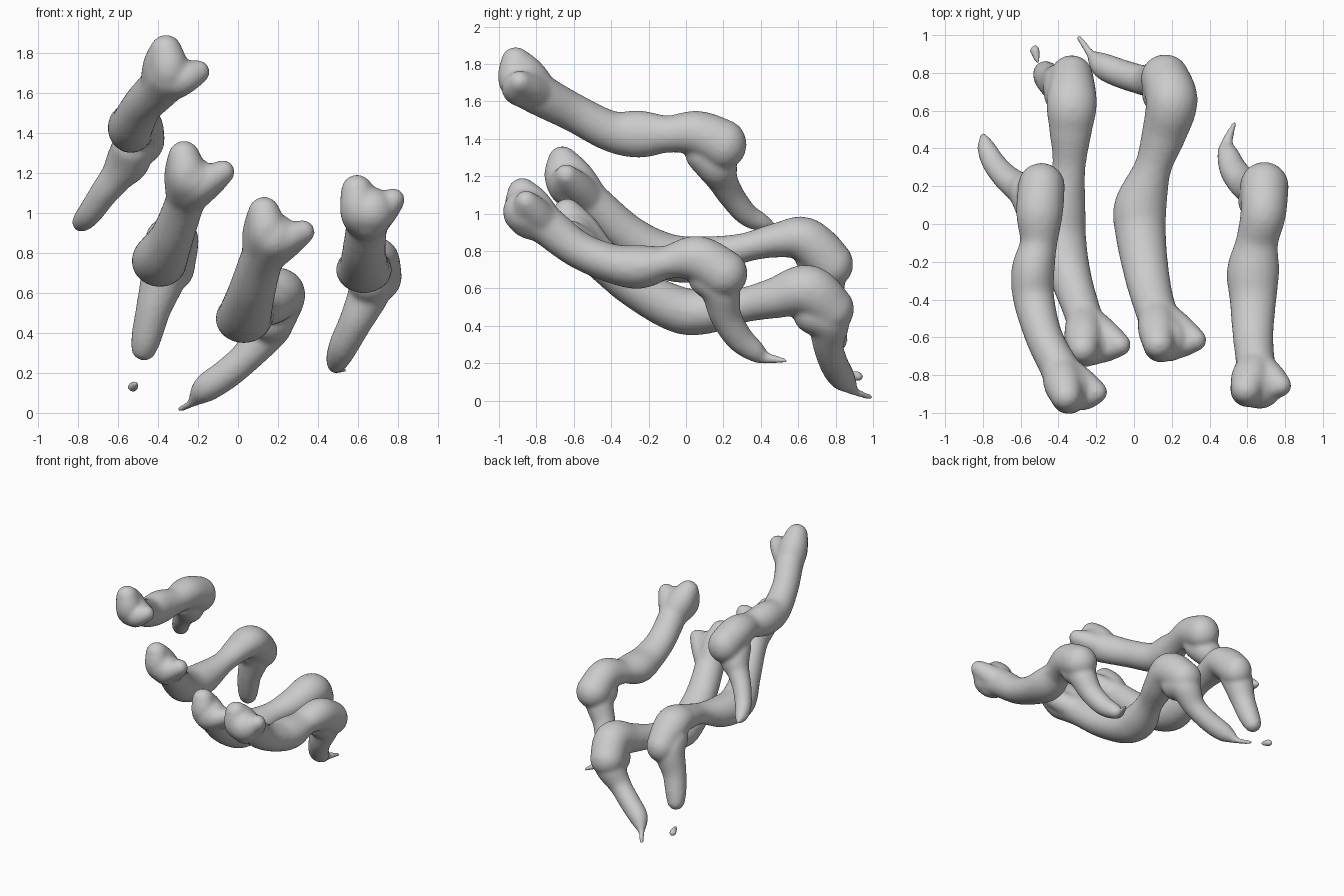
import bpy, bmesh
from mathutils import Vector, Matrix


def spline(pts, steps=9):
    """Smooth curve through points of (x, y, z, side radius, vertical radius)."""
    out = []
    n = len(pts)
    for i in range(n - 1):
        a, b, c, d = (pts[max(0, min(n - 1, i + k))] for k in (-1, 0, 1, 2))
        for s in range(steps):
            t = s / steps
            out.append([0.5 * (2 * q + (r - p) * t + (2 * p - 5 * q + 4 * r - w) * t * t
                               + (3 * q - p - 3 * r + w) * t ** 3)
                        for p, q, r, w in zip(a, b, c, d)])
    return out + [list(pts[-1])]


def limb(bm, pts):
    """Add a rounded limb of overlapping ellipsoids along a path."""
    pts = [p if len(p) == 5 else (*p, p[3]) for p in pts]
    for x, y, z, rx, rz in spline(pts):
        rx, rz = max(rx, 0.014), max(rz, 0.014)
        m = Matrix.Translation((x, y, z)) @ Matrix.Diagonal((rx, min(rx, rz), rz, 1))
        bmesh.ops.create_icosphere(bm, subdivisions=3, radius=1, matrix=m)


def toe(name, peak, lobe, shaft, claw, extra=None):
    bm = bmesh.new()
    # forked joint at the front end, each lobe flaring out of the shaft
    p = Vector(peak)
    left = p + Vector((0.01, 0.01, -0.083))
    mid = p + Vector((0.08, 0.02, -0.23))
    right = p + Vector((lobe[0] - 0.055, 0.03, lobe[1] - 0.06))
    low = p + Vector((0.025, 0.02, -0.19))
    neck = Vector(shaft[1][:3])
    limb(bm, [(*left, 0.08), (*low, 0.1), (*neck, 0.095)])
    limb(bm, [(*left, 0.08), (*left.lerp(neck, 0.45), 0.105), (*neck, 0.1)])
    limb(bm, [(*right, 0.06), (*mid, 0.085), (*neck, 0.095)])
    limb(bm, [(*right, 0.06), (*right.lerp(neck, 0.4), 0.08), (*neck, 0.095)])
    # shaft with knuckle, then the drooping tip
    limb(bm, shaft)
    limb(bm, claw)
    if extra:
        limb(bm, extra)
    me = bpy.data.meshes.new(name)
    bm.to_mesh(me)
    bm.free()
    ob = bpy.data.objects.new(name, me)
    bpy.context.collection.objects.link(ob)
    # fuse everything into one smooth skin
    rm = ob.modifiers.new("fuse", 'REMESH')
    rm.mode = 'VOXEL'
    rm.voxel_size = 0.012
    rm.use_smooth_shade = True
    sm = ob.modifiers.new("soften", 'SMOOTH')
    sm.factor = 0.5
    sm.iterations = 14


# highest toe
toe("upper_toe_bone", (-.37, -.92, 1.895), (.225, -.13),
    [(-.34, -.87, 1.69, .12, .12), (-.39, -.77, 1.63, .105, .115), (-.475, -.6, 1.54, .10, .105),
     (-.53, -.4, 1.44, .11, .11), (-.535, -.25, 1.425, .115, .127), (-.505, -.1, 1.425, .10, .10),
     (-.50, .06, 1.43, .125, .12), (-.49, .2, 1.37, .125, .135)],
    [(-.53, .1, 1.32, .105), (-.55, .16, 1.26, .11), (-.60, .19, 1.19, .085),
     (-.67, .24, 1.1, .072), (-.74, .32, 1.0, .063), (-.78, .4, .955, .05), (-.80, .475, .93, .014)])

# second toe, with a loose tip fragment
toe("second_toe_bone", (-.28, -.67, 1.365), (.26, -.10),
    [(-.23, -.64, 1.17, .12, .11), (-.26, -.51, 1.07, .10, .105), (-.33, -.3, .88, .11, .11),
     (-.39, -.1, .77, .14, .125), (-.38, .08, .76, .125, .12), (-.345, .3, .815, .09, .08),
     (-.335, .5, .86, .115, .095), (-.33, .64, .86, .135, .12), (-.33, .78, .73, .115, .125)],
    [(-.37, .69, .77, .11), (-.37, .74, .69, .115), (-.42, .75, .53, .09), (-.455, .78, .39, .078),
     (-.47, .8, .325, .065)],
    [(-.51, .86, .145, .016), (-.525, .92, .13, .03)])

# third toe, lowest
toe("third_toe_bone", (.12, -.645, 1.085), (.26, -.12),
    [(.18, -.61, .88, .12, .12), (.12, -.47, .77, .11, .11), (.07, -.28, .61, .12, .11),
     (.035, -.05, .49, .135, .125), (.035, .1, .475, .14, .12), (.10, .3, .51, .10, .095),
     (.16, .48, .55, .12, .11), (.20, .65, .59, .138, .137), (.165, .77, .49, .13, .13)],
    [(.16, .69, .47, .12), (.15, .76, .43, .115), (.06, .76, .30, .083), (-.05, .79, .2, .078),
     (-.15, .83, .13, .072), (-.20, .87, .085, .045), (-.23, .9, .05, .025), (-.29, .985, .018, .018)])

# outer toe
toe("outer_toe_bone", (.585, -.885, 1.195), (.245, -.07),
    [(.665, -.86, 1.01, .12, .12), (.645, -.75, .94, .105, .11), (.63, -.58, .81, .11, .10),
     (.63, -.4, .735, .125, .105), (.63, -.25, .715, .14, .117), (.65, -.1, .74, .115, .09),
     (.685, .06, .76, .122, .122), (.69, .2, .68, .13, .13)],
    [(.66, .12, .66, .11), (.655, .18, .6, .105), (.59, .21, .46, .085), (.53, .28, .34, .075),
     (.50, .36, .27, .06), (.49, .42, .23, .035), (.53, .53, .215, .016)])
